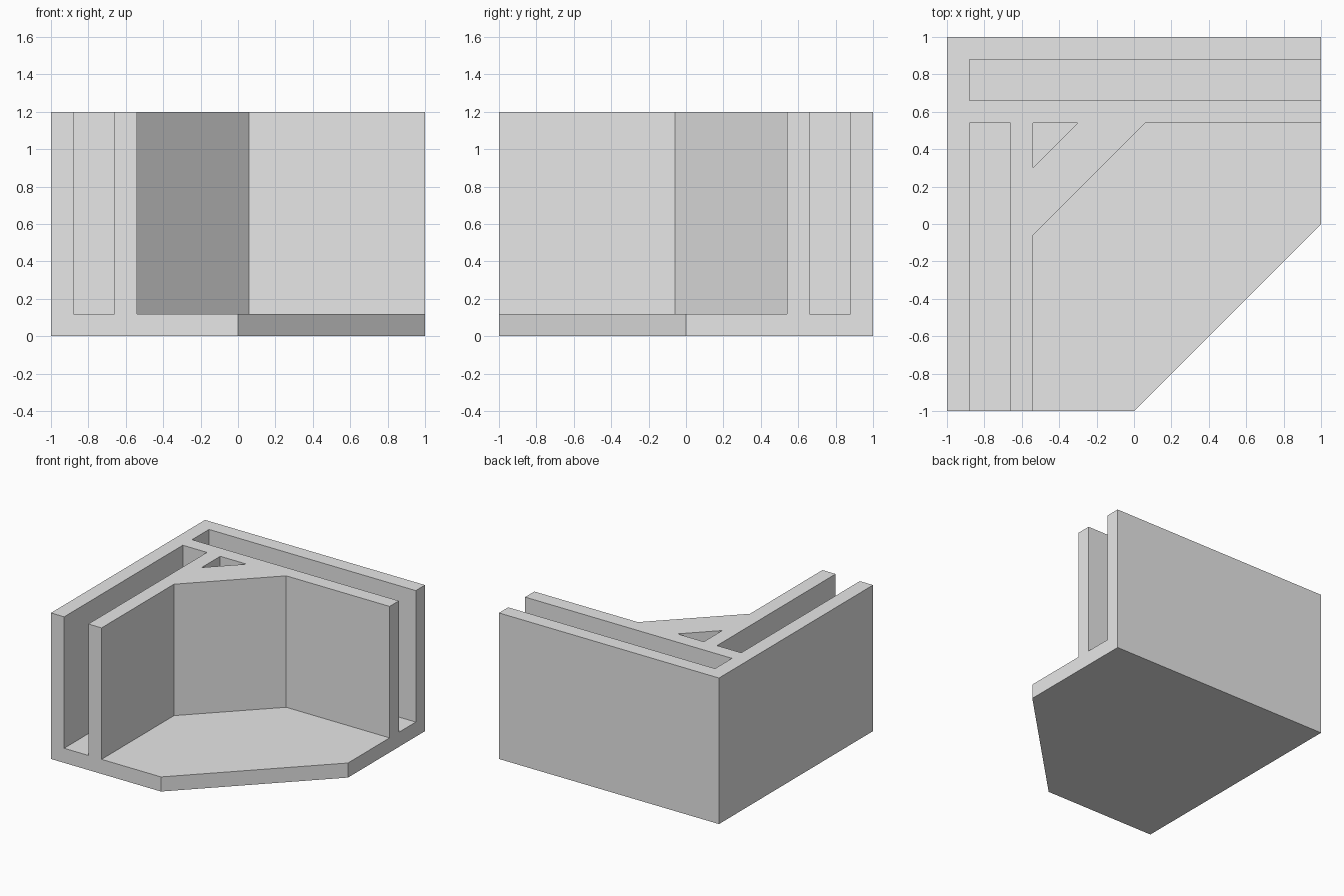
import bpy
import bmesh

cube = bpy.data.objects.get("Cube")
if cube:
    bpy.data.objects.remove(cube, do_unlink=True)

HEIGHT = 1.2    # overall height
FLOOR = 0.12    # floor thickness
OUT = 1.2       # cutters reach past the open sides

grey = bpy.data.materials.new("light_grey")
grey.use_nodes = True
colour = (0.8, 0.8, 0.8, 1.0)
grey.diffuse_color = colour
grey.node_tree.nodes["Principled BSDF"].inputs["Base Color"].default_value = colour


def prism(name, outline, bottom, top):
    """Extrude a counter-clockwise plan outline upwards."""
    bm = bmesh.new()
    face = bm.faces.new([bm.verts.new((x, y, bottom)) for x, y in outline])
    raised = bmesh.ops.extrude_face_region(bm, geom=[face])["geom"]
    bmesh.ops.translate(bm, vec=(0, 0, top - bottom),
                        verts=[v for v in raised if isinstance(v, bmesh.types.BMVert)])
    bmesh.ops.recalc_face_normals(bm, faces=bm.faces)
    mesh = bpy.data.meshes.new(name)
    bm.to_mesh(mesh)
    bm.free()
    mesh.materials.append(grey)
    obj = bpy.data.objects.new(name, mesh)
    bpy.context.collection.objects.link(obj)
    return obj


# Square block with its front left corner cut off
body = prism("corner_holder", [(-1, -1), (0, -1), (1, 0), (1, 1), (-1, 1)], 0, HEIGHT)

# Hollows cut down to the floor
hollows = {
    "inner_space": [(-0.54, -OUT), (OUT, -OUT), (OUT, 0.54), (0.06, 0.54), (-0.54, -0.06)],
    "back_slot": [(-0.88, 0.66), (OUT, 0.66), (OUT, 0.88), (-0.88, 0.88)],
    "side_slot": [(-0.88, -OUT), (-0.66, -OUT), (-0.66, 0.54), (-0.88, 0.54)],
    "corner_hole": [(-0.54, 0.30), (-0.30, 0.54), (-0.54, 0.54)],
}
cutters = []
for name, outline in hollows.items():
    cutter = prism(name + "_cutter", outline, FLOOR, HEIGHT + 0.2)
    cutter.hide_render = True
    cut = body.modifiers.new(name, "BOOLEAN")
    cut.operation = "DIFFERENCE"
    cut.solver = "EXACT"
    cut.object = cutter
    cutters.append(cutter)

# Keep the cut result as one clean solid and drop the cutters
depsgraph = bpy.context.evaluated_depsgraph_get()
result = bpy.data.meshes.new_from_object(body.evaluated_get(depsgraph))
body.modifiers.clear()
body.data = result
for cutter in cutters:
    bpy.data.objects.remove(cutter, do_unlink=True)
